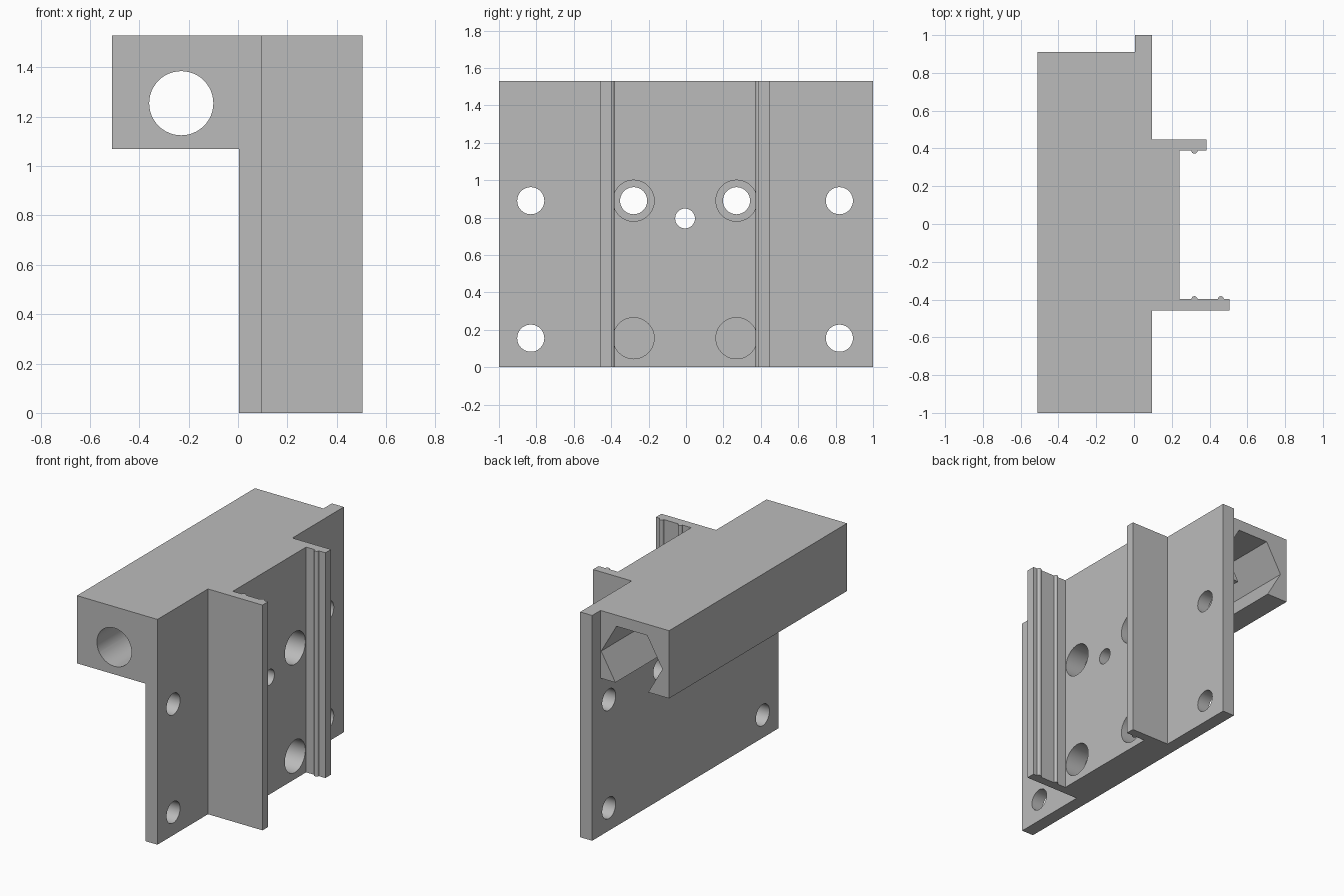
import bpy, bmesh, math
from mathutils import Matrix

cube = bpy.data.objects.get("Cube")
if cube:
    bpy.data.objects.remove(cube, do_unlink=True)

HEIGHT = 1.53
MID_Y = -0.005

grey = bpy.data.materials.new("plain grey")
grey.use_nodes = True
colour = (0.5, 0.5, 0.5, 1)
grey.diffuse_color = colour
grey.node_tree.nodes["Principled BSDF"].inputs["Base Color"].default_value = colour


def new_object(name, bm):
    bmesh.ops.recalc_face_normals(bm, faces=bm.faces)
    mesh = bpy.data.meshes.new(name)
    bm.to_mesh(mesh)
    bm.free()
    mesh.materials.append(grey)
    obj = bpy.data.objects.new(name, mesh)
    bpy.context.collection.objects.link(obj)
    return obj


def extrude_plan(name, points, z0, z1):
    bm = bmesh.new()
    face = bm.faces.new([bm.verts.new((x, y, z0)) for x, y in points])
    side = bmesh.ops.extrude_face_region(bm, geom=[face])["geom"]
    top = [v for v in side if isinstance(v, bmesh.types.BMVert)]
    bmesh.ops.translate(bm, verts=top, vec=(0, 0, z1 - z0))
    return new_object(name, bm)


def rod(name, axis, start, end, a, z, radius, sides):
    """Prism along x or y; a is the other horizontal coordinate."""
    bm = bmesh.new()
    bmesh.ops.create_cone(bm, cap_ends=True, segments=sides, radius1=radius,
                          radius2=radius, depth=end - start)
    mid = (start + end) / 2
    if axis == "X":
        move = Matrix.Translation((mid, a, z)) @ Matrix.Rotation(math.pi / 2, 4, "Y")
    else:
        move = Matrix.Translation((a, mid, z)) @ Matrix.Rotation(math.pi / 2, 4, "X")
    bm.transform(move)
    return new_object(name, bm)


def combine(target, other, operation):
    mod = target.modifiers.new(operation.lower(), "BOOLEAN")
    mod.operation, mod.solver, mod.object = operation, "EXACT", other
    bpy.context.view_layer.objects.active = target
    bpy.ops.object.modifier_apply(modifier=mod.name)
    bpy.data.objects.remove(other, do_unlink=True)


def ridge(x, y, start):
    """Half-round grip ridge as part of the plan outline."""
    angles = [start + math.pi * i / 8 for i in range(9)]
    return [(x + 0.016 * math.cos(t), y + 0.016 * math.sin(t)) for t in angles]


# Mounting plate with raised pad and two ridged fins
outline = [(0.005, -1), (0.095, -1), (0.095, -0.458), (0.505, -0.458), (0.505, -0.398)]
outline += ridge(0.46, -0.398, 0) + ridge(0.32, -0.398, 0)
outline += [(0.24, -0.398), (0.24, 0.388)] + ridge(0.32, 0.388, math.pi)
outline += [(0.385, 0.388), (0.385, 0.448), (0.095, 0.448), (0.095, 1), (0.005, 1)]
bracket = extrude_plan("mounting_bracket", outline, 0, HEIGHT)

# Rod housing along the top of the back side
housing = extrude_plan("rod_housing", [(-0.51, -1), (0.05, -1), (0.05, 0.91), (-0.51, 0.91)],
                       1.07, HEIGHT)
combine(bracket, housing, "UNION")

# Round rod bore and hexagonal nut channel
combine(bracket, rod("rod_bore", "Y", -1.1, 1.1, -0.23, 1.255, 0.13, 48), "DIFFERENCE")
nut = rod("nut_channel", "Y", -0.25, 1.1, 0, 0, 0.23, 6)
nut.data.transform(Matrix.Rotation(math.pi / 6, 4, "Y"))
points = [v.co for v in nut.data.vertices]
if max(p.x for p in points) < 0.22:      # keep a corner pointing sideways
    nut.data.transform(Matrix.Rotation(math.pi / 6, 4, "Y"))
nut.data.transform(Matrix.Translation((-0.23, 0, 1.255)))
combine(bracket, nut, "DIFFERENCE")

# Screw holes, with counterbores on the pad
for z in (0.155, 0.89):
    for offset in (-0.825, -0.275, 0.275, 0.825):
        y = MID_Y + offset
        combine(bracket, rod("screw_hole", "X", -0.3, 0.4, y, z, 0.0725, 40), "DIFFERENCE")
        if abs(offset) < 0.5:
            combine(bracket, rod("counterbore", "X", 0.095, 0.28, y, z, 0.11, 40), "DIFFERENCE")
combine(bracket, rod("centre_hole", "X", -0.3, 0.4, MID_Y, 0.795, 0.053, 32), "DIFFERENCE")

# Smooth the bores, keep the edges crisp
bpy.ops.object.select_all(action="DESELECT")
bracket.select_set(True)
bpy.context.view_layer.objects.active = bracket
bpy.ops.object.shade_smooth_by_angle(angle=math.radians(30))
